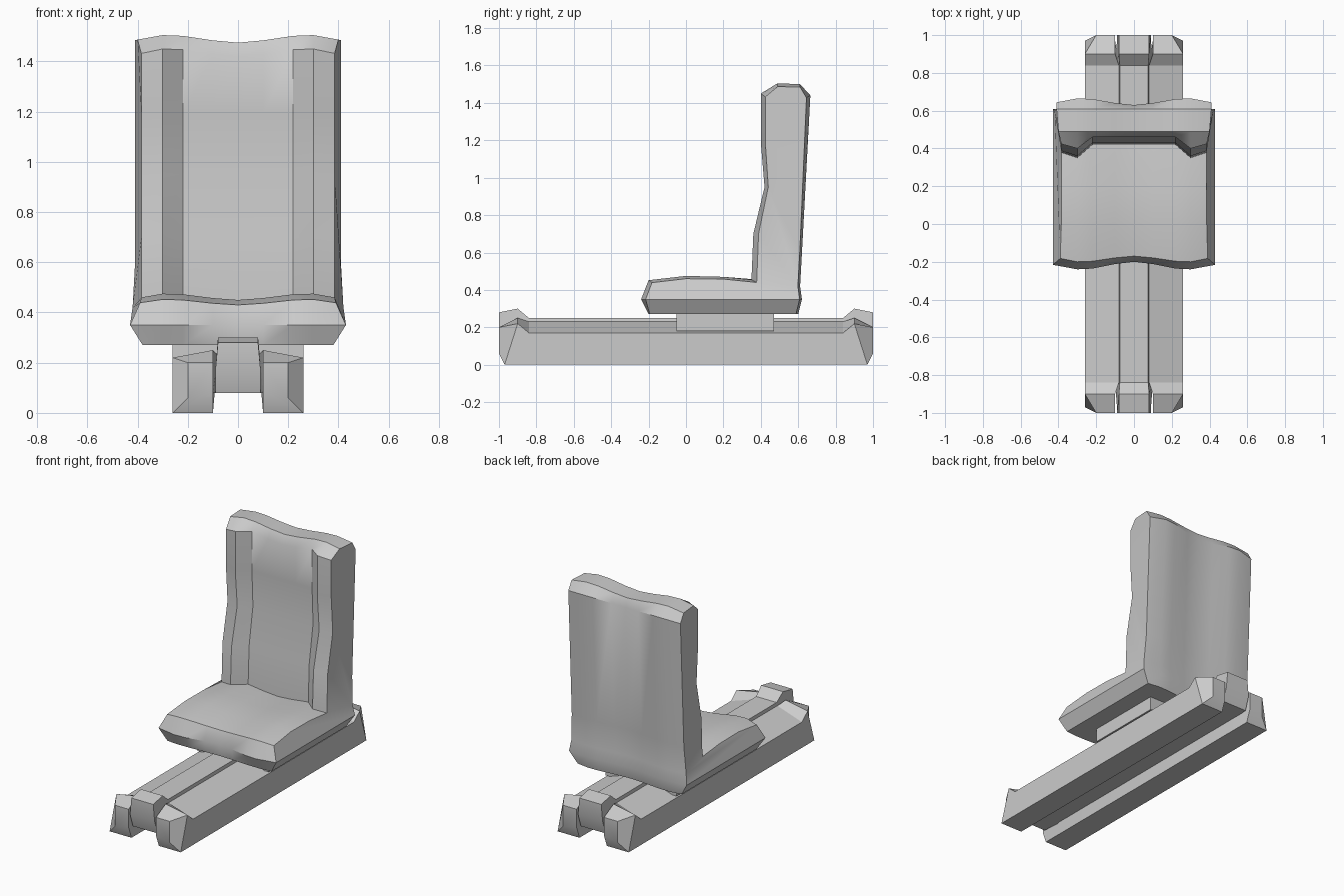
import bpy, bmesh, math

if "Cube" in bpy.data.objects:
    bpy.data.objects.remove(bpy.data.objects["Cube"])


def finish(name, bm, angle=30):
    bmesh.ops.recalc_face_normals(bm, faces=bm.faces)
    me = bpy.data.meshes.new(name)
    bm.to_mesh(me)
    bm.free()
    for p in me.polygons:
        p.use_smooth = True
    me.set_sharp_from_angle(angle=math.radians(angle))
    ob = bpy.data.objects.new(name, me)
    bpy.context.collection.objects.link(ob)
    return ob


def strip(bm, a, b):
    # join two closed rings of vertices
    n = len(a)
    for i in range(n):
        j = (i + 1) % n
        bm.faces.new((a[i], a[j], b[j], b[i]))


def rail(name, rings):
    # half-length rings (end to inner), mirrored front to back
    full = rings + [[(x, -y, z) for x, y, z in r] for r in reversed(rings)]
    bm = bmesh.new()
    vs = [[bm.verts.new(p) for p in r] for r in full]
    for a, b in zip(vs, vs[1:]):
        strip(bm, a, b)
    bm.faces.new(vs[0])
    bm.faces.new(vs[-1])
    return finish(name, bm)


# Base rails with toothed ends
for side, s in (("left", -1), ("right", 1)):
    rail(side + "_rail", [
        [(s * .20, -1, .06), (s * .20, -1, .20), (s * .10, -1, .20), (s * .10, -1, .08)],
        [(s * .26, -.97, 0), (s * .26, -.90, .22), (s * .10, -.90, .25), (s * .10, -.97, 0)],
        [(s * .26, -.84, 0), (s * .26, -.84, .17), (s * .08, -.84, .23), (s * .10, -.84, 0)],
    ])
rail("centre_rail", [
    [(-.09, -1, .17), (-.08, -1, .28), (.08, -1, .28), (.09, -1, .17)],
    [(-.09, -.97, .08), (-.08, -.90, .30), (.08, -.90, .30), (.09, -.97, .08)],
    [(-.10, -.84, .08), (-.075, -.84, .25), (.075, -.84, .25), (.10, -.84, .08)],
])

# Mounting bracket under the cushion
bm = bmesh.new()
bmesh.ops.create_cube(bm, size=1)
for v in bm.verts:
    v.co = (v.co.x * .52, .21 + v.co.y * .52, .23 + v.co.z * .10)
finish("seat_bracket", bm)

# Seat and backrest: side profile swept across the width
# (y, z, bolster dy, bolster dz, half width, uses front bolster wave)
PROFILE = [
    (-.19, .27, -.01, 0, .38, 0),
    (-.20, .35, -.04, 0, .43, 0),
    (-.17, .43, -.03, .022, .39, 0),
    (.00, .45, 0, .025, .385, 0),
    (.20, .45, 0, .02, .385, 0),
    (.42, .43, -.07, .025, .385, 1),
    (.43, .70, -.07, 0, .385, 1),
    (.47, .95, -.05, 0, .385, 1),
    (.46, 1.19, -.06, 0, .385, 1),
    (.46, 1.42, -.06, .03, .385, 1),
    (.49, 1.475, 0, .03, .40, 0),
    (.61, 1.475, 0, .025, .41, 0),
    (.63, 1.42, .035, .02, .41, 0),
    (.60, .60, .02, 0, .41, 0),
    (.59, .42, .02, 0, .42, 0),
    (.60, .35, .02, 0, .43, 0),
    (.58, .27, .02, 0, .38, 0),
]
# (x, soft wave, front bolster wave); the last station uses the half width
HALF = [(.10, .3, 0), (.22, .9, 0), (.30, 1, 1), (None, .4, .6)]
stations = ([(-1,) + h for h in reversed(HALF)] + [(1, 0, 0, 0)]
            + [(1,) + h for h in HALF])
bm = bmesh.new()
rings = []
for s, x, soft, front in stations:
    ring = []
    for y, z, dy, dz, w, bolster in PROFILE:
        k = front if bolster else soft
        ring.append(bm.verts.new((s * (w if x is None else x),
                                  y + dy * k, z + dz * soft)))
    rings.append(ring)
for a, b in zip(rings, rings[1:]):
    strip(bm, a, b)
# Side faces: lower cushion, upper cushion, backrest
for r in (rings[0], rings[-1]):
    bm.faces.new((r[0], r[1], r[15], r[16]))
    bm.faces.new(r[1:6] + [r[14], r[15]])
    bm.faces.new(r[5:8] + [r[13], r[14]])
    bm.faces.new(r[7:14])
finish("seat", bm, 32)
